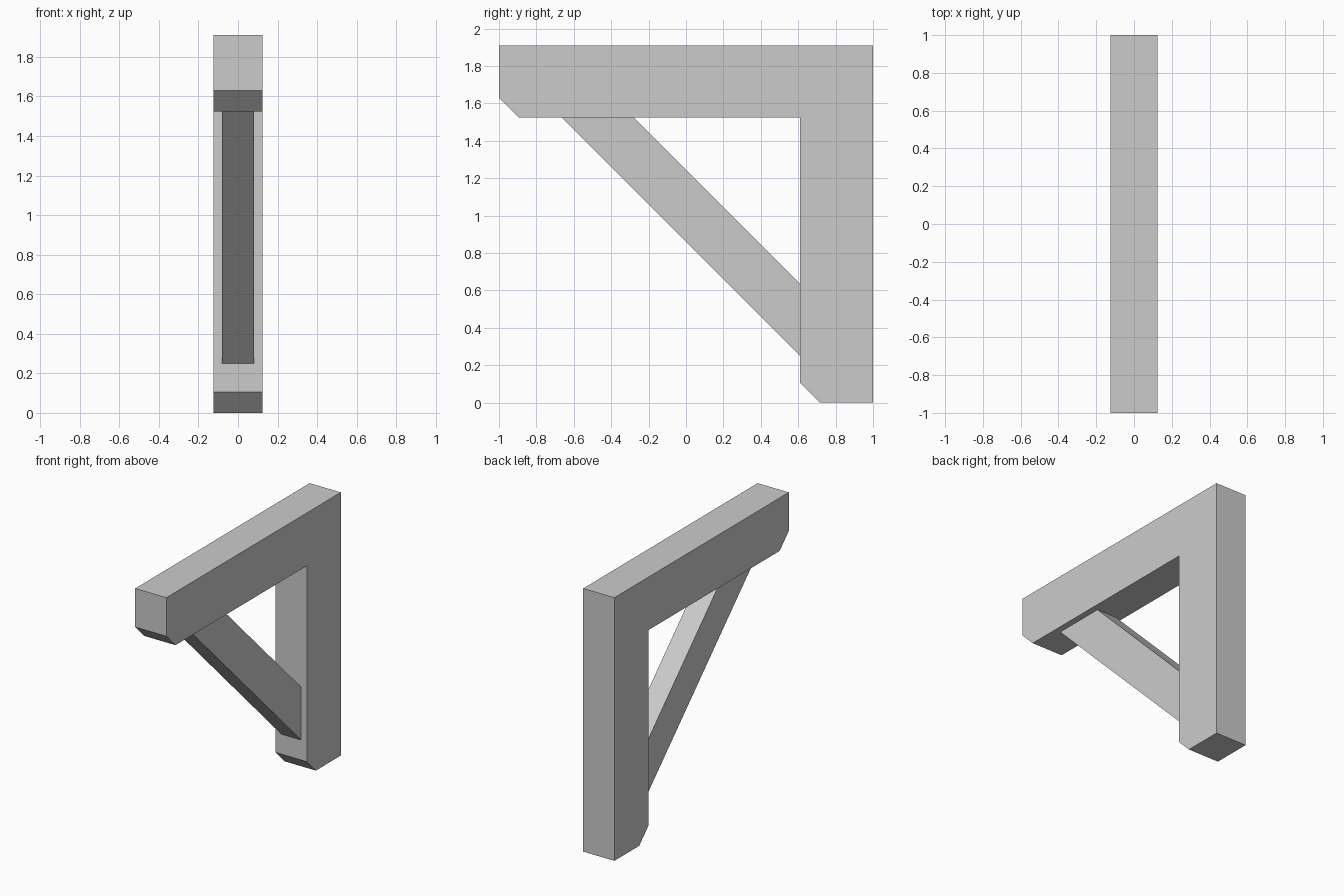
import bpy
import bmesh

cube = bpy.data.objects.get("Cube")
if cube:
    bpy.data.objects.remove(cube, do_unlink=True)

# Single plain grey
grey = bpy.data.materials.new("plain grey")
grey.use_nodes = True
colour = (0.6, 0.6, 0.6, 1)
grey.diffuse_color = colour
grey.node_tree.nodes["Principled BSDF"].inputs["Base Color"].default_value = colour


def extruded_profile(name, profile, half_width):
    """Extrude a (y, z) outline across x, centred on x = 0."""
    bm = bmesh.new()
    face = bm.faces.new([bm.verts.new((-half_width, y, z)) for y, z in profile])
    result = bmesh.ops.extrude_face_region(bm, geom=[face])
    moved = [v for v in result["geom"] if isinstance(v, bmesh.types.BMVert)]
    bmesh.ops.translate(bm, verts=moved, vec=(2 * half_width, 0, 0))
    bmesh.ops.recalc_face_normals(bm, faces=bm.faces)
    mesh = bpy.data.meshes.new(name)
    bm.to_mesh(mesh)
    bm.free()
    mesh.materials.append(grey)
    obj = bpy.data.objects.new(name, mesh)
    bpy.context.collection.objects.link(obj)
    return obj


top, back, inner_y, inner_z = 1.91, 1.0, 0.61, 1.525
chamfer = 0.105

# Beam and post in one piece, with chamfered free ends
extruded_profile("bracket_frame", [
    (-back, top), (back, top), (back, 0),
    (inner_y + chamfer, 0), (inner_y, chamfer), (inner_y, inner_z),
    (-back + chamfer, inner_z), (-back, inner_z + chamfer),
], 0.125)

# Diagonal brace between the post and the beam
extruded_profile("diagonal_brace", [
    (inner_y, 0.25), (inner_y, 0.635), (-0.28, inner_z), (-0.665, inner_z),
], 0.08)
